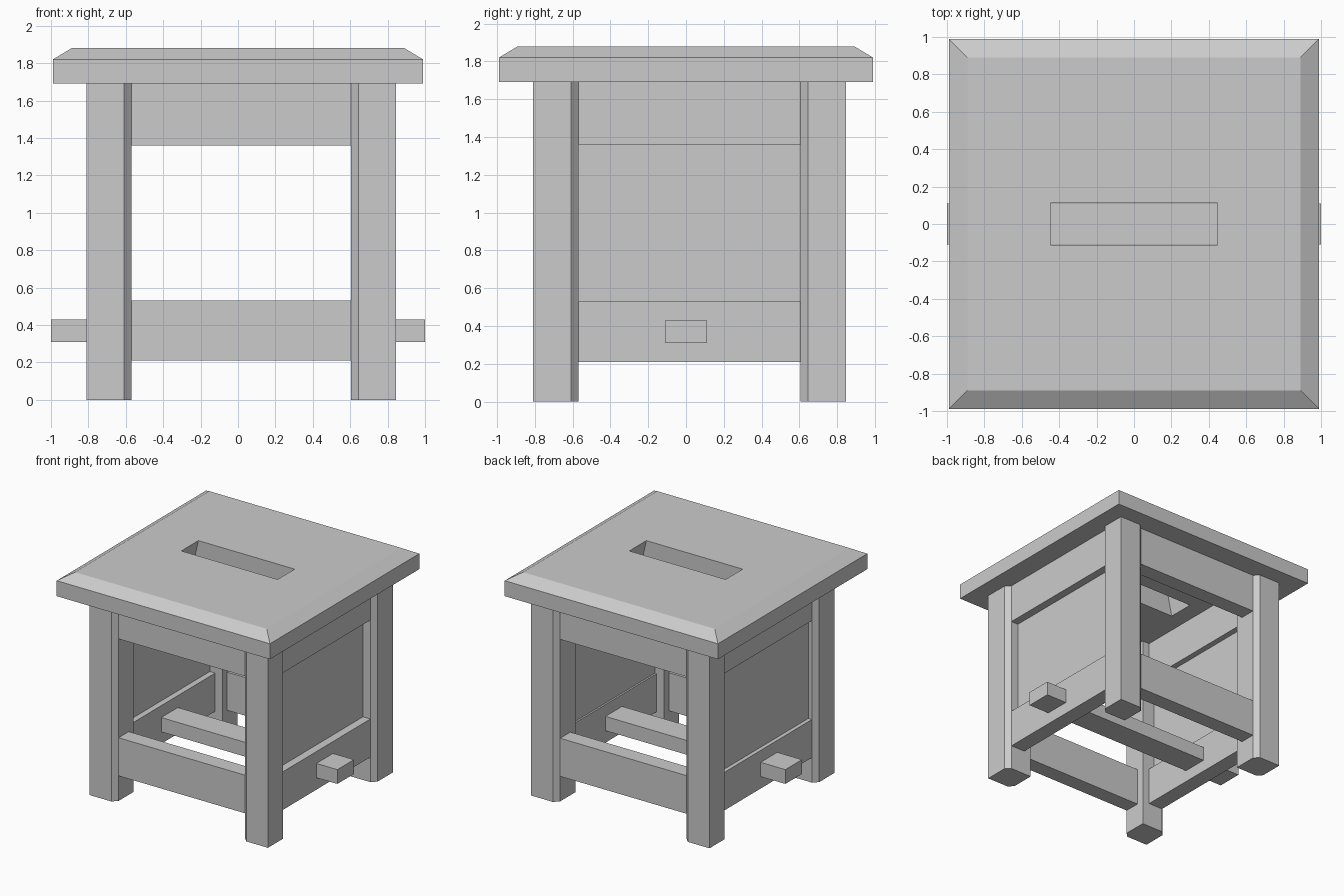
import bpy, bmesh

if "Cube" in bpy.data.objects:
    bpy.data.objects.remove(bpy.data.objects["Cube"])

# Overall frame dimensions: the leg frame sits slightly off the seat centre
SHIFT = 0.0175        # leg frame offset in x and y
OUT, INN = 0.828, 0.587   # outer / inner leg faces about the frame centre
CH = 0.04             # leg chamfer, also the rail setback
RAIL_T = 0.135        # rail thickness


def finish(name, bm):
    bmesh.ops.recalc_face_normals(bm, faces=bm.faces)
    me = bpy.data.meshes.new(name)
    bm.to_mesh(me)
    bm.free()
    ob = bpy.data.objects.new(name, me)
    bpy.context.collection.objects.link(ob)
    return ob


def prism(name, pts, z0, z1):
    bm = bmesh.new()
    f = bm.faces.new([bm.verts.new((x, y, z0)) for x, y in pts])
    ext = bmesh.ops.extrude_face_region(bm, geom=[f], use_keep_orig=True)
    top = [v for v in ext["geom"] if isinstance(v, bmesh.types.BMVert)]
    bmesh.ops.translate(bm, verts=top, vec=(0, 0, z1 - z0))
    return finish(name, bm)


def box(name, x0, x1, y0, y1, z0, z1):
    return prism(name, [(x0, y0), (x1, y0), (x1, y1), (x0, y1)], z0, z1)


# Seat: rectangular rings joined into a closed shell with a hand slot
rings = [(0.99, 0.99, 1.69), (0.99, 0.99, 1.82), (0.89, 0.89, 1.88),
         (0.447, 0.113, 1.88), (0.49, 0.113, 1.69)]
bm = bmesh.new()
loops = [[bm.verts.new((sx * a, sy * b, z))
          for sx, sy in ((-1, -1), (1, -1), (1, 1), (-1, 1))]
         for a, b, z in rings]
for i, lo in enumerate(loops):
    hi = loops[(i + 1) % len(loops)]
    for j in range(4):
        k = (j + 1) % 4
        bm.faces.new((lo[j], lo[k], hi[k], hi[j]))
finish("seat", bm)

# Legs: square outer corner, chamfered beside the rails
w = OUT - INN
section = [(0, 0), (w - CH, 0), (w, CH), (w, w), (CH, w), (0, w - CH)]
for sx, xn in ((-1, "left"), (1, "right")):
    for sy, yn in ((-1, "front"), (1, "back")):
        pts = [(SHIFT + sx * (OUT - u), SHIFT + sy * (OUT - v))
               for u, v in section]
        prism(f"{yn}_{xn}_leg", pts, 0, 1.69)

# Rails: upper apron and lower stretcher on all four sides
span = (SHIFT - INN, SHIFT + INN)
for level, z0, z1 in (("lower", 0.21, 0.53), ("upper", 1.36, 1.69)):
    for s, xn, yn in ((-1, "left", "front"), (1, "right", "back")):
        depth = sorted((SHIFT + s * (OUT - CH),
                        SHIFT + s * (OUT - CH - RAIL_T)))
        box(f"{level}_{xn}_rail", *depth, *span, z0, z1)
        box(f"{level}_{yn}_rail", *span, *depth, z0, z1)

# Side panels between the rails
for s, n in ((-1, "left"), (1, "right")):
    box(f"{n}_panel", *sorted((s * 0.737, s * 0.685)), *span, 0.53, 1.36)

# Foot bar through both lower side rails
box("foot_bar", -1, 1, -0.11, 0.11, 0.31, 0.43)
